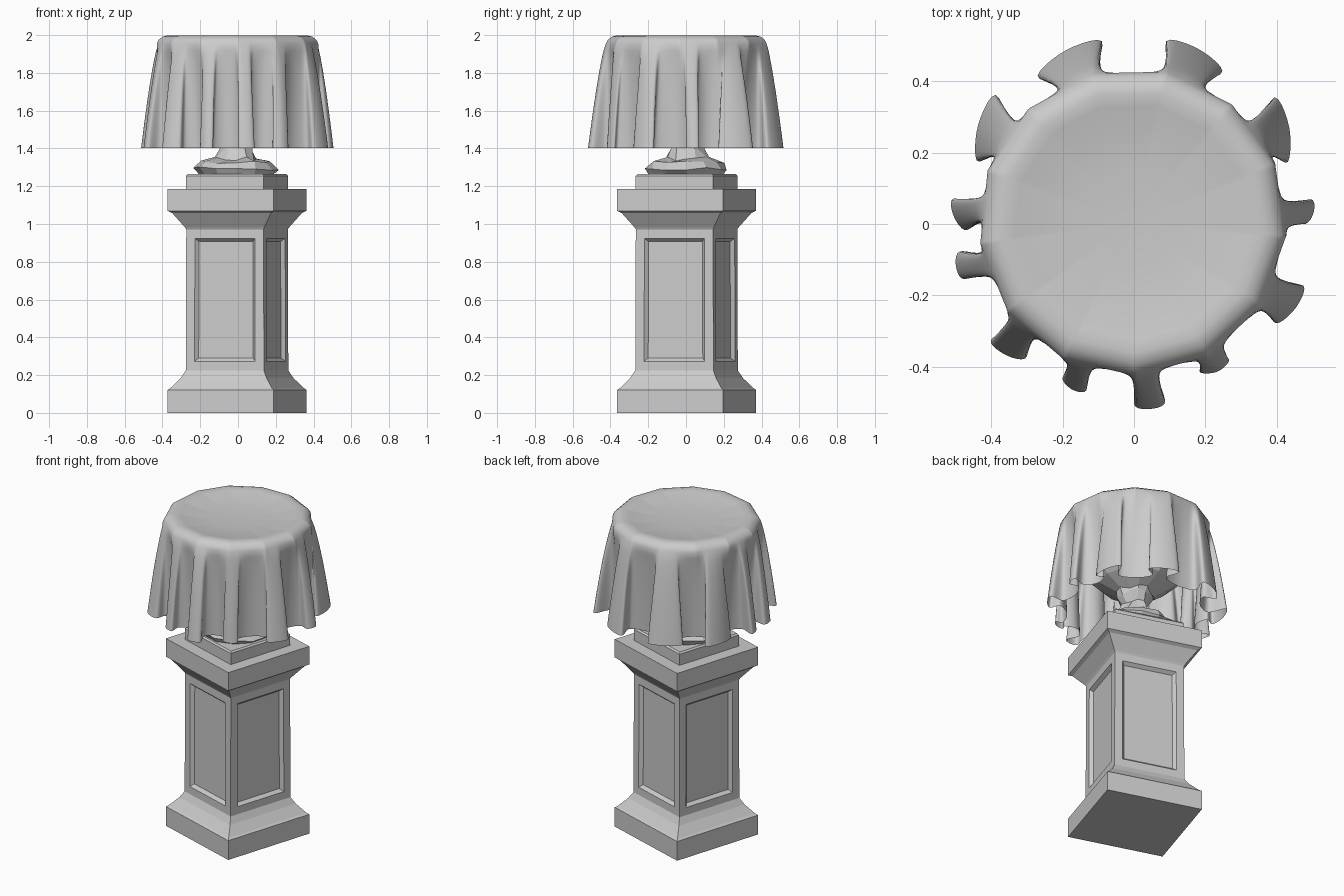
import bpy, bmesh, math, random
from mathutils import Matrix, Vector

if "Cube" in bpy.data.objects:
    bpy.data.objects.remove(bpy.data.objects["Cube"])

random.seed(4)
TURN = Matrix.Translation((-0.005, 0.003, 0)) @ Matrix.Rotation(math.radians(-17.4), 4, 'Z')


def finish(bm, name, smooth=False):
    bmesh.ops.recalc_face_normals(bm, faces=bm.faces)
    me = bpy.data.meshes.new(name)
    bm.to_mesh(me)
    bm.free()
    for p in me.polygons:
        p.use_smooth = smooth
    ob = bpy.data.objects.new(name, me)
    bpy.context.collection.objects.link(ob)
    return ob


def loft(bm, rings, cap_start=True, cap_end=True):
    """Join closed rings of points with quads; returns one face list per step."""
    vs = [[bm.verts.new(p) for p in r] for r in rings]
    n = len(vs[0])
    steps = []
    for a, b in zip(vs, vs[1:]):
        steps.append([bm.faces.new((a[i], a[(i + 1) % n], b[(i + 1) % n], b[i]))
                      for i in range(n)])
    if cap_start:
        bm.faces.new(vs[0][::-1])
    if cap_end:
        bm.faces.new(vs[-1])
    return steps


def square(h, z):
    return [TURN @ Vector((sx * h, sy * h, z))
            for sx, sy in ((-1, -1), (1, -1), (1, 1), (-1, 1))]


# Pedestal with moulded base and cornice, recessed panel on each side
profile = [(.293, 0), (.293, .122), (.281, .132), (.238, .185), (.2165, .225),
           (.2145, .972), (.222, .985), (.274, 1.058), (.293, 1.07), (.293, 1.185)]
bm = bmesh.new()
steps = loft(bm, [square(h, z) for h, z in profile])
bmesh.ops.recalc_face_normals(bm, faces=bm.faces)
panels = steps[4]
bmesh.ops.inset_individual(bm, faces=panels, thickness=.068, depth=0)
bmesh.ops.inset_individual(bm, faces=panels, thickness=.024, depth=-.02)
finish(bm, "pedestal")

# Square plinth under the urn
bm = bmesh.new()
loft(bm, [square(h, z) for h, z in ((.215, 1.18), (.215, 1.255), (.207, 1.265))])
finish(bm, "urn_plinth")

# Rough-hewn urn: foot, neck, bowl and hollow mouth
urn = [(.195, 1.262), (.215, 1.295), (.19, 1.33), (.115, 1.345), (.085, 1.40),
       (.072, 1.44), (.095, 1.49), (.10, 1.52), (.21, 1.58), (.31, 1.68),
       (.355, 1.82), (.385, 1.95), (.36, 1.965), (.31, 1.90), (.10, 1.84)]
rings = []
for k, (r, z) in enumerate(urn):
    j = .014 if 0 < k < 8 else .003
    ring = []
    for i in range(12):
        a = math.tau * i / 12
        rr = r + random.uniform(-j, j)
        ring.append((rr * math.cos(a) - .01, rr * math.sin(a),
                     z + random.uniform(-j, j) * .8))
    rings.append(ring)
bm = bmesh.new()
loft(bm, rings)
finish(bm, "urn")

# Cloth folds: the two outer corners of each fold at the hem (angle, radius)
folds = [(0, .49, 8, .51), (22, .475, 42, .54), (60, .505, 80, .53),
         (100, .53, 123, .505), (137, .54, 158, .485), (172, .52, 182, .485),
         (189, .505, 198, .51), (219, .525, 231, .495), (245, .485, 254, .495),
         (270, .515, 280, .515), (294, .465, 305, .475), (325, .495, 340, .515)]
N = len(folds)


def necks(i):
    a1, _, a2, _ = folds[i % N]
    turn = 360 * (i // N)
    m, w = (a1 + a2) / 2 + turn, (a2 - a1) / 2
    return m - .55 * w, m, m + .55 * w


# Hem control points: (hem angle, hem radius, matching rim angle)
ctrl = []
for i, (a1, r1, a2, r2) in enumerate(folds):
    na, m, nb = necks(i)
    prev, nxt = necks(i - 1)[2], necks(i + 1)[0]
    lo, hi = (prev + na) / 2, (nb + nxt) / 2
    pts = [(na + (prev - na) * .3, .39), (na, .43), (a1, r1 - .01),
           (m, (r1 + r2) / 2 + .005), (a2, r2 - .01), (nb, .43),
           (nb + (nxt - nb) * .3, .39)]
    for k, (a, r) in enumerate(pts):
        ctrl.append((math.radians(a), r, math.radians(lo + (hi - lo) * (k + .5) / 7)))

# Smooth closed curve through the control points
SUB = 5
L = len(ctrl)


def cp(i):
    a, r, b = ctrl[i % L]
    t = math.tau * (i // L)
    return Vector((r * math.cos(a), r * math.sin(a), b + t))


hem = []
for i in range(L):
    p0, p1, p2, p3 = (cp(i + d) for d in (-1, 0, 1, 2))
    for s in range(SUB):
        t = s / SUB
        hem.append(.5 * (2 * p1 + (p2 - p0) * t + (2 * p0 - 5 * p1 + 4 * p2 - p3) * t * t
                         + (3 * p1 - p0 - 3 * p2 + p3) * t ** 3))


def rim(b, r):
    seg = math.tau / 13
    r *= math.cos(seg / 2) ** .7 / math.cos((b + .1) % seg - seg / 2)
    return Vector((r * math.cos(b) - .004, r * math.sin(b) + .006))


# Draped cloth: sagging top, rounded rim, hanging folds
rings = []
for r, z in ((.02, 1.968), (.15, 1.97), (.26, 1.98), (.33, 1.993), (.365, 1.999),
             (.395, 1.992), (.417, 1.975), (.427, 1.955)):
    rings.append([(*rim(h.z, r), z) for h in hem])
ROWS = 22
for k in range(1, ROWS + 1):
    t = k / ROWS
    f = t ** .72
    z = 1.945 - .543 * t
    rings.append([(*rim(h.z, .43).lerp(h.xy, f), z) for h in hem])
bm = bmesh.new()
loft(bm, rings, cap_start=True, cap_end=False)
finish(bm, "draped_cloth", smooth=True)
